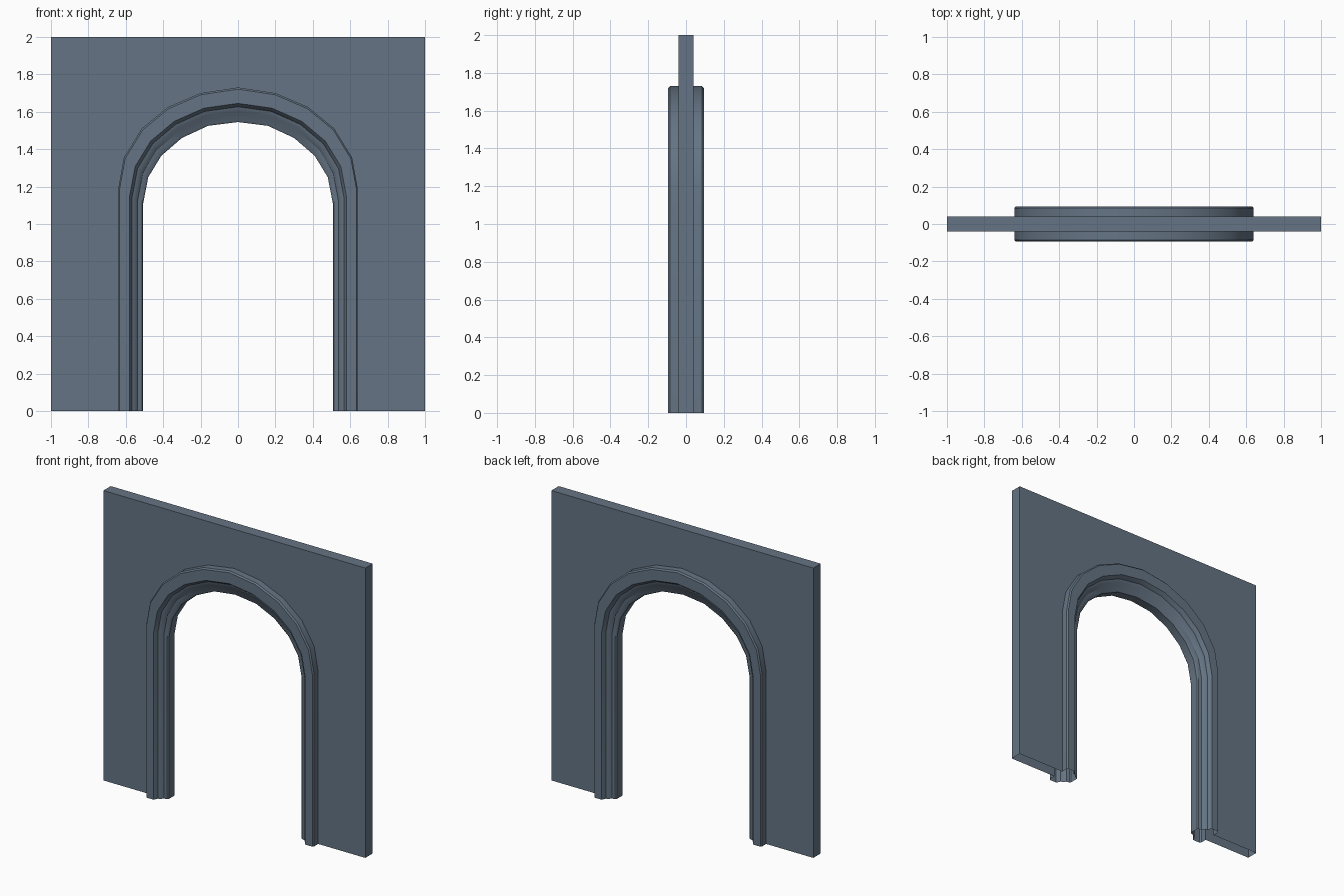
import bpy, bmesh

if "Cube" in bpy.data.objects:
    bpy.data.objects.remove(bpy.data.objects["Cube"])

slate = bpy.data.materials.new("slate blue grey")
slate.diffuse_color = (0.13, 0.175, 0.23, 1)
slate.use_nodes = True
slate.node_tree.nodes["Principled BSDF"].inputs["Base Color"].default_value = slate.diffuse_color

# Half paths of the arch, floor to crown (x, z): outer and inner edge of the trim
OUTER = [(0.64, 0), (0.64, 1.19), (0.61, 1.355), (0.515, 1.51), (0.375, 1.625), (0.2, 1.70), (0, 1.73)]
INNER = [(0.507, 0), (0.507, 1.11), (0.48, 1.25), (0.41, 1.365), (0.30, 1.46), (0.16, 1.525), (0, 1.545)]
# Half moulding section: (0 = outer edge .. 1 = inner edge, depth)
SECTION = [(0, 0.04), (0, 0.085), (0.05, 0.094), (0.46, 0.094), (0.5, 0.085), (0.56, 0.066),
           (0.68, 0.06), (0.78, 0.043), (0.95, 0.038), (1, 0.03)]
HALF = 0.04  # half wall thickness


def full(path):
    """Mirror a right-hand half path into a whole arch, left to right."""
    return [(-x, z) for x, z in path] + path[-2::-1]


def make(name, bm):
    bmesh.ops.recalc_face_normals(bm, faces=bm.faces)
    me = bpy.data.meshes.new(name)
    bm.to_mesh(me)
    bm.free()
    me.materials.append(slate)
    ob = bpy.data.objects.new(name, me)
    bpy.context.collection.objects.link(ob)
    return ob


# Wall panel with an arched opening, open underneath
outline = [(1, 0), (1, 2), (-1, 2), (-1, 0)] + full(OUTER)
bm = bmesh.new()
front = [bm.verts.new((x, -HALF, z)) for x, z in outline]
back = [bm.verts.new((x, HALF, z)) for x, z in outline]
bm.faces.new(front)
bm.faces.new(back[::-1])
for i in range(3):
    bm.faces.new((front[i], back[i], back[i + 1], front[i + 1]))
make("wall_panel", bm)

# Moulded trim swept around the arch, open at its feet
section = [(t, -d) for t, d in SECTION] + SECTION[::-1]
bm = bmesh.new()
rings = []
for (ox, oz), (ix, iz) in zip(full(OUTER), full(INNER)):
    rings.append([bm.verts.new((ox + (ix - ox) * t, y, oz + (iz - oz) * t)) for t, y in section])
for a, b in zip(rings, rings[1:]):
    for k in range(len(section) - 1):
        bm.faces.new((a[k], a[k + 1], b[k + 1], b[k]))
trim = make("arch_trim", bm)

# Make sure the trim normals face away from the moulding core
me = trim.data
p = min(me.polygons, key=lambda f: f.center.y + 0.01 * f.center.z)
if p.normal.y > 0:
    me.flip_normals()

bpy.ops.object.select_all(action='DESELECT')
trim.select_set(True)
bpy.context.view_layer.objects.active = trim
bpy.ops.object.shade_smooth_by_angle(angle=0.6)
